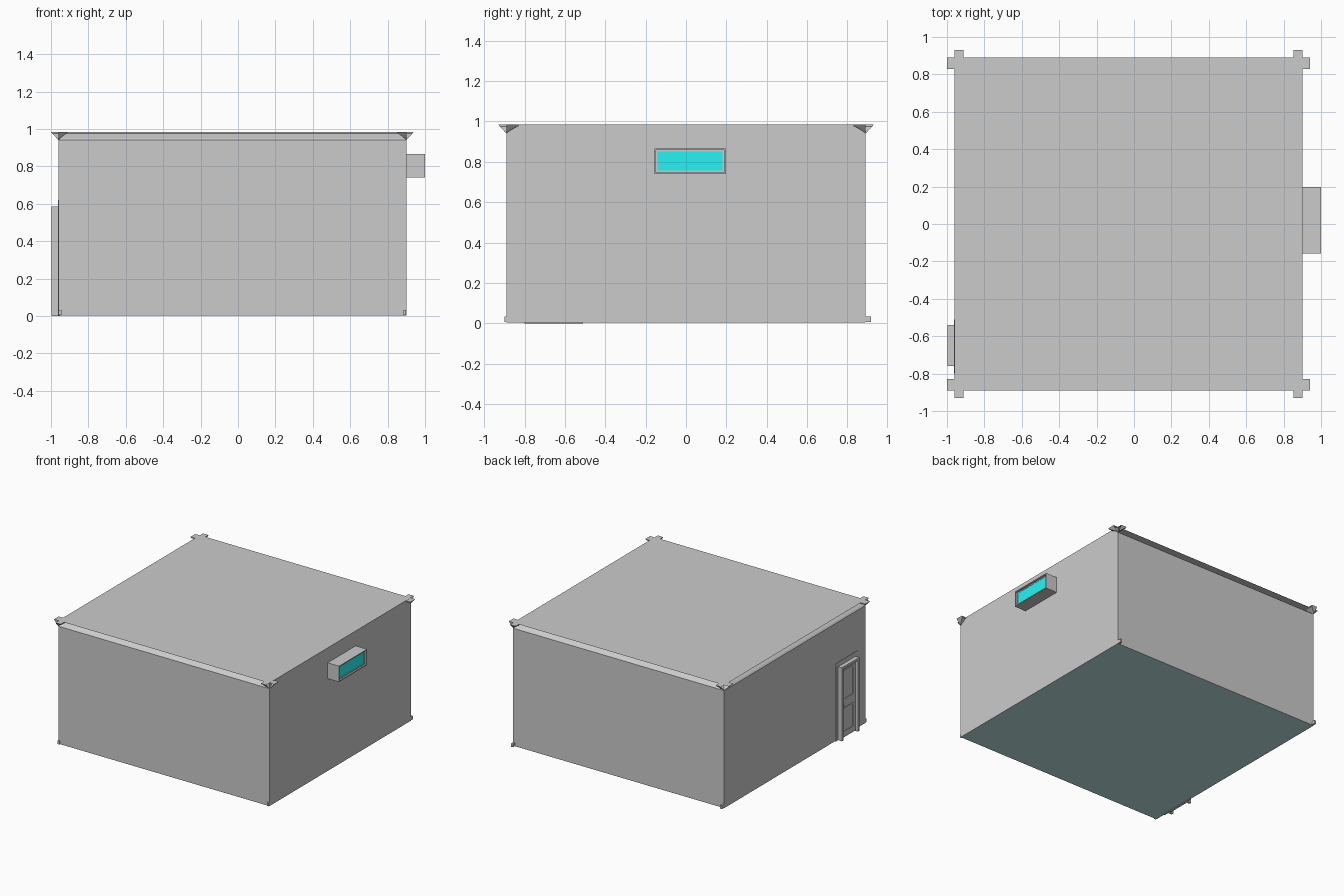
import bpy, bmesh

if "Cube" in bpy.data.objects:
    bpy.data.objects.remove(bpy.data.objects["Cube"])

X0, X1, Y0, Y1 = -0.96, 0.90, -0.89, 0.89   # room outline
FLOOR, WALL, TOP = 0.004, 0.94, 0.985


def finish(name, bm, mat=None):
    me = bpy.data.meshes.new(name)
    bm.to_mesh(me)
    bm.free()
    ob = bpy.data.objects.new(name, me)
    bpy.context.collection.objects.link(ob)
    if mat:
        me.materials.append(mat)
    return ob


def boxes(name, bounds, mat=None):
    """One object made of axis-aligned boxes (x0,x1,y0,y1,z0,z1)."""
    bm = bmesh.new()
    for x0, x1, y0, y1, z0, z1 in bounds:
        vs = bmesh.ops.create_cube(bm, size=1)["verts"]
        for v in vs:
            v.co = ((x0 + x1) / 2 + v.co.x * (x1 - x0),
                    (y0 + y1) / 2 + v.co.y * (y1 - y0),
                    (z0 + z1) / 2 + v.co.z * (z1 - z0))
    return finish(name, bm, mat)


def ring(x0, x1, y0, y1, z0, z1, t, bottom=True):
    """Boxes of a frame lying in the yz plane, border width t."""
    b = [(x0, x1, y0, y0 + t, z0, z1), (x0, x1, y1 - t, y1, z0, z1),
         (x0, x1, y0 + t, y1 - t, z1 - t, z1)]
    if bottom:
        b.append((x0, x1, y0 + t, y1 - t, z0, z0 + t))
    return b


def sheet(name, pts, mat=None):
    bm = bmesh.new()
    bm.faces.new([bm.verts.new(p) for p in pts])
    return finish(name, bm, mat)


def colour(name, rgb):
    m = bpy.data.materials.new(name)
    m.diffuse_color = (*rgb, 1)
    m.use_nodes = True
    m.node_tree.nodes["Principled BSDF"].inputs["Base Color"].default_value = m.diffuse_color
    return m


cyan = colour("glass_cyan", (0.02, 0.9, 0.9))
teal = colour("floor_teal", (0.55, 0.8, 0.8))


# Room shell: thin walls, the right one reaching the ceiling
def wall(name, a, b, top):
    sheet(name, [(*a, FLOOR), (*b, FLOOR), (*b, top), (*a, top)])


wall("front_wall", (X0, Y0), (X1, Y0), WALL)
wall("right_wall", (X1, Y0), (X1, Y1), TOP)
wall("back_wall", (X1, Y1), (X0, Y1), WALL)
wall("left_wall", (X0, Y1), (X0, Y0), WALL)
corners = [(X0, Y0), (X1, Y0), (X1, Y1), (X0, Y1)]
sheet("ceiling", [(*c, TOP) for c in corners])
sheet("floor", [(*c, FLOOR) for c in reversed(corners)], teal)


# Crown moulding: open-backed, its flared ends poke out past the corners
def crown(name, along_x, wall_pos, inward, depth, lo, hi):
    profile = [(0, 0.94), (0.2, 0.951), (0.35, 0.956), (0.8, 0.972), (1, 0.976), (1, 0.984)]

    def place(d, z, end):
        flare = 0.04 * max(0, (z - WALL) / (0.984 - WALL))
        t = hi + flare if end else lo - flare
        w = wall_pos + inward * d * depth
        return (t, w, z) if along_x else (w, t, z)

    bm = bmesh.new()
    loops = [[bm.verts.new(place(d, z, e)) for d, z in profile + [(0, 0.984)]]
             for e in (0, 1)]
    a, b = loops
    for i in range(len(a) - 1):
        bm.faces.new((a[i], a[i + 1], b[i + 1], b[i]))
    bm.faces.new(a)
    bm.faces.new(b[::-1])
    bmesh.ops.recalc_face_normals(bm, faces=bm.faces)
    finish(name, bm)


crown("front_crown", True, Y0, 1, 0.06, X0, X1)
crown("back_crown", True, Y1, -1, 0.06, X0, X1)
crown("left_crown", False, X0, 1, 0.048, Y0, Y1)
crown("right_crown", False, X1, -1, 0.048, Y0, Y1)

# Baseboards inside, side ones running slightly past the corners
for name, x in (("left_baseboard", X0 + 0.001), ("right_baseboard", X1 - 0.016)):
    boxes(name, [(x, x + 0.015, -0.90, 0.917, 0.006, 0.033)])

# Window box on the right wall
wy0, wy1, wz0, wz1 = -0.157, 0.197, 0.74, 0.866
boxes("window_frame", ring(X1, 1.0, wy0, wy1, wz0, wz1, 0.008))
boxes("window_sash", ring(X1, 0.988, wy0 + 0.008, wy1 - 0.008,
                          wz0 + 0.008, wz1 - 0.008, 0.008))
boxes("window_pane", [(X1 + 0.01, 0.986, wy0 + 0.016, wy1 - 0.016,
                       wz0 + 0.016, wz1 - 0.016)], cyan)

# Door: flat trim on the wall with clipped top corners
bm = bmesh.new()
outline = [(-0.80, 0), (-0.51, 0), (-0.51, 0.595), (-0.525, 0.62),
           (-0.785, 0.62), (-0.80, 0.595)]
face = bm.faces.new([bm.verts.new((X0 - 0.003, y, z)) for y, z in outline])
new = bmesh.ops.extrude_face_region(bm, geom=[face])["geom"]
bmesh.ops.translate(bm, vec=(0.012, 0, 0),
                    verts=[g for g in new if isinstance(g, bmesh.types.BMVert)])
bmesh.ops.recalc_face_normals(bm, faces=bm.faces)
finish("door_trim", bm)

# Door jamb, leaf with two bordered panels, and knob
boxes("door_jamb", ring(-0.996, X0, -0.76, -0.54, 0, 0.585, 0.018, False))
boxes("door_leaf", [(-0.974, X0, -0.742, -0.558, 0.004, 0.567)])
boxes("door_panels", ring(-0.979, -0.974, -0.718, -0.582, 0.30, 0.54, 0.014)
      + ring(-0.979, -0.974, -0.718, -0.582, 0.04, 0.24, 0.014))
bm = bmesh.new()
bmesh.ops.create_uvsphere(bm, u_segments=10, v_segments=6, radius=0.01)
bmesh.ops.translate(bm, vec=(-0.984, -0.572, 0.27), verts=bm.verts)
finish("door_knob", bm)
